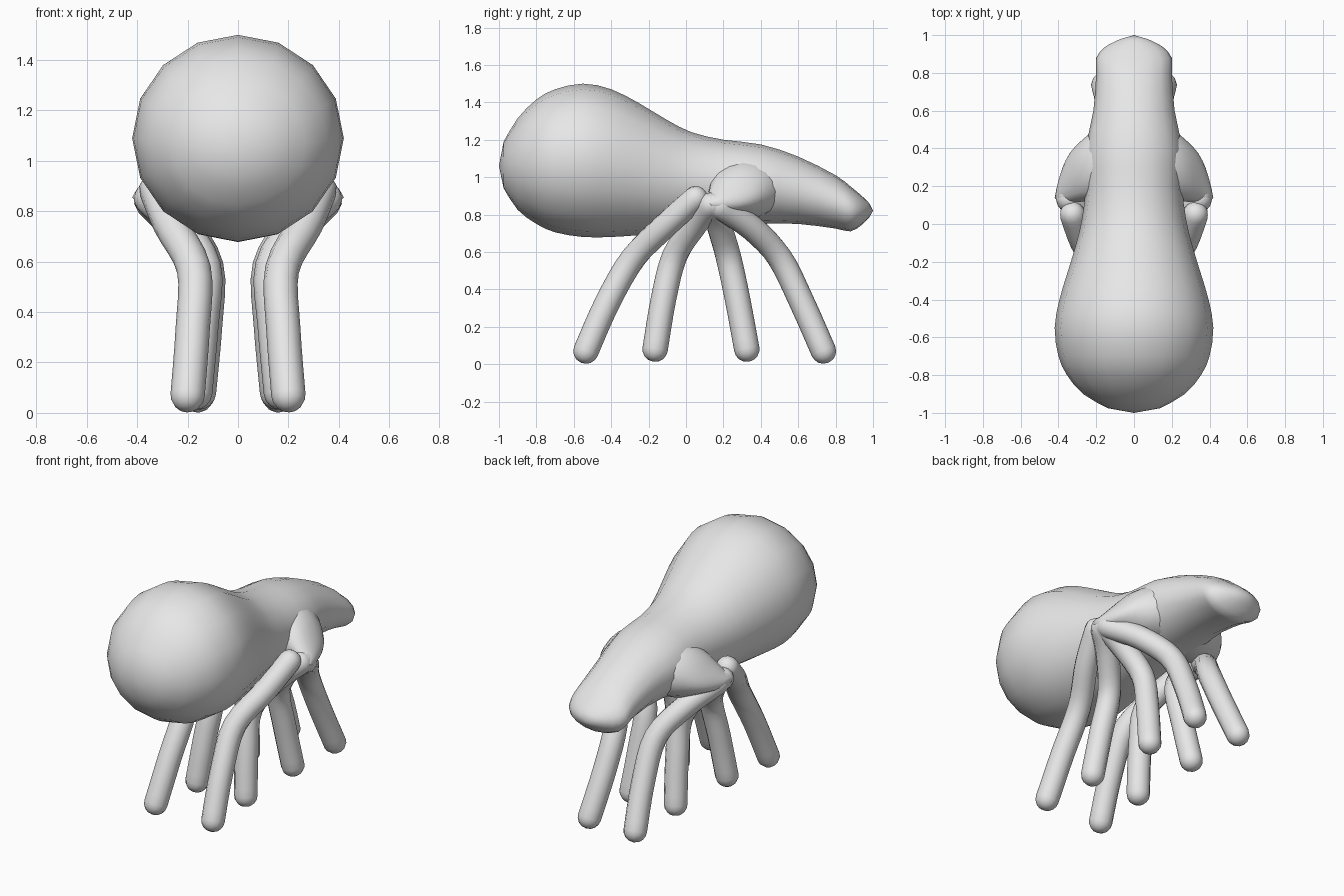
import bpy, bmesh, math
from mathutils import Vector

if "Cube" in bpy.data.objects:
    bpy.data.objects.remove(bpy.data.objects["Cube"])

grey = bpy.data.materials.new("light grey")
grey.diffuse_color = (0.8, 0.8, 0.8, 1)
grey.use_nodes = True
grey.node_tree.nodes["Principled BSDF"].inputs["Base Color"].default_value = grey.diffuse_color


def spline(points, steps):
    """Catmull-Rom interpolation of tuples of any length."""
    p = [points[0]] + list(points) + [points[-1]]
    out = []
    for i in range(1, len(p) - 2):
        for s in range(steps):
            t = s / steps
            out.append([0.5 * (2 * b + (c - a) * t + (2 * a - 5 * b + 4 * c - d) * t * t
                               + (3 * b - a - 3 * c + d) * t ** 3)
                        for a, b, c, d in zip(*p[i - 1:i + 3])])
    return out + [list(points[-1])]


def loft(name, rings, start, end, sides):
    """Skin rings given as (centre, u axis, v axis), closed to a point at both ends."""
    bm = bmesh.new()
    loops = []
    for c, u, v in rings:
        loops.append([bm.verts.new(c + u * math.cos(a) + v * math.sin(a))
                      for a in (2 * math.pi * k / sides for k in range(sides))])
    for a, b in zip(loops, loops[1:]):
        for k in range(sides):
            j = (k + 1) % sides
            bm.faces.new((a[k], a[j], b[j], b[k]))
    for loop, tip in ((loops[0], start), (loops[-1], end)):
        t = bm.verts.new(tip)
        for k in range(sides):
            bm.faces.new((loop[k], loop[(k + 1) % sides], t))
    bmesh.ops.recalc_face_normals(bm, faces=bm.faces)
    mesh = bpy.data.meshes.new(name)
    bm.to_mesh(mesh)
    bm.free()
    mesh.materials.append(grey)
    for f in mesh.polygons:
        f.use_smooth = True
    ob = bpy.data.objects.new(name, mesh)
    bpy.context.collection.objects.link(ob)
    return ob


def tube(name, path, r, sides=12):
    """Round-ended tube through the path points."""
    pts = [Vector(p) for p in spline(path, 4)]
    n = len(pts)
    tang = [(pts[min(i + 1, n - 1)] - pts[max(i - 1, 0)]).normalized() for i in range(n)]
    stations = [(pts[0] - tang[0] * r * math.sin(a), tang[0], r * math.cos(a)) for a in (1.1, 0.75, 0.38)]
    stations += [(p, t, r) for p, t in zip(pts, tang)]
    stations += [(pts[-1] + tang[-1] * r * math.sin(a), tang[-1], r * math.cos(a)) for a in (0.38, 0.75, 1.1)]
    rings = []
    for c, t, rad in stations:
        u = Vector((0, 1, 0)).cross(t).normalized()
        rings.append((c, u * rad, t.cross(u) * rad))
    return loft(name, rings, pts[0] - tang[0] * r, pts[-1] + tang[-1] * r, sides)


# Body: y, top z, bottom z, half width
profile = [
    (-0.975, 1.19, 0.94, 0.14), (-0.90, 1.315, 0.825, 0.27), (-0.80, 1.415, 0.75, 0.355),
    (-0.70, 1.47, 0.705, 0.40), (-0.55, 1.50, 0.68, 0.42), (-0.40, 1.47, 0.68, 0.395),
    (-0.25, 1.395, 0.69, 0.35), (-0.10, 1.305, 0.70, 0.305), (0.03, 1.24, 0.72, 0.275),
    (0.20, 1.20, 0.735, 0.255), (0.40, 1.175, 0.75, 0.255), (0.60, 1.11, 0.75, 0.215),
    (0.80, 1.01, 0.725, 0.20), (0.88, 0.95, 0.71, 0.20), (0.94, 0.90, 0.745, 0.15),
    (0.98, 0.86, 0.785, 0.07)]
rings = [(Vector((0, y, (t + b) / 2)), Vector((w, 0, 0)), Vector((0, 0, (t - b) / 2)))
         for y, t, b, w in spline(profile, 2)]
loft("body", rings, Vector((0, -1, 1.06)), Vector((0, 1, 0.82)), 16)

# Shoulder flares: x, centre y, centre z, y radius, z radius
flare = [(0.08, 0.33, 0.945, 0.21, 0.17), (0.20, 0.31, 0.93, 0.19, 0.155),
         (0.28, 0.28, 0.915, 0.16, 0.12), (0.34, 0.245, 0.89, 0.13, 0.075),
         (0.38, 0.205, 0.87, 0.09, 0.045), (0.405, 0.165, 0.86, 0.045, 0.022)]

# Legs: side (y, z) and outward x from foot to hip
legs = {
    "first_leg": [(0.20, -0.535, 0.07), (0.18, -0.42, 0.33), (0.175, -0.28, 0.57),
                  (0.27, -0.10, 0.75), (0.325, 0.05, 0.885)],
    "second_leg": [(0.17, -0.165, 0.08), (0.145, -0.12, 0.35), (0.135, -0.06, 0.58),
                   (0.24, 0.05, 0.75), (0.345, 0.13, 0.85)],
    "third_leg": [(0.155, 0.325, 0.08), (0.13, 0.275, 0.35), (0.125, 0.225, 0.58),
                  (0.23, 0.175, 0.75), (0.345, 0.15, 0.85)],
    "fourth_leg": [(0.16, 0.735, 0.07), (0.135, 0.62, 0.33), (0.14, 0.50, 0.57),
                   (0.24, 0.35, 0.73), (0.345, 0.18, 0.84)]}

for side, s in (("right", 1), ("left", -1)):
    rings = [(Vector((s * x, y, z)), Vector((0, ry, 0)), Vector((0, 0, rz)))
             for x, y, z, ry, rz in spline(flare, 2)]
    loft(side + "_shoulder", rings, Vector((0, 0.33, 0.945)), Vector((s * 0.42, 0.14, 0.855)), 16)
    for name, path in legs.items():
        tube(side + "_" + name, [(s * x, y, z) for x, y, z in path], 0.068)
